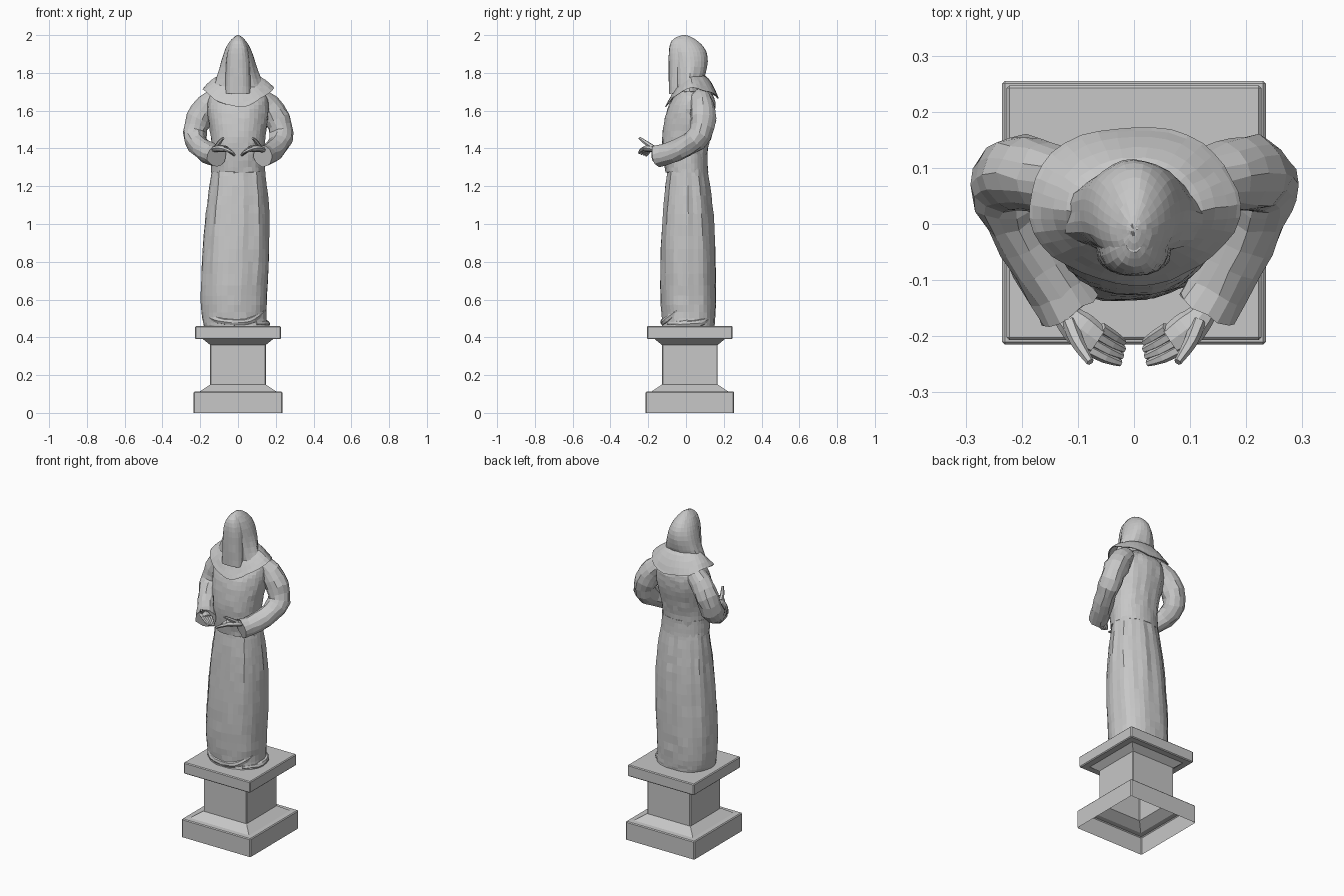
import bpy, math, random
from mathutils import Vector

random.seed(4)
cube = bpy.data.objects.get("Cube")
if cube:
    bpy.data.objects.remove(cube, do_unlink=True)

stone = bpy.data.materials.new("grey stone")
stone.use_nodes = True
GREY = (0.57, 0.57, 0.57, 1)
stone.diffuse_color = GREY
stone.node_tree.nodes["Principled BSDF"].inputs["Base Color"].default_value = GREY


def skin(name, rings, cap_start=True, cap_end=True, jitter=0.0):
    """Join equal closed rings of points into a flat-shaded surface."""
    n = len(rings[0])
    verts = [Vector(p) + Vector([random.uniform(-jitter, jitter) for _ in "xyz"])
             for ring in rings for p in ring]
    faces = [(r * n + i, r * n + (i + 1) % n, (r + 1) * n + (i + 1) % n, (r + 1) * n + i)
             for r in range(len(rings) - 1) for i in range(n)]
    if cap_start:
        faces.append(tuple(reversed(range(n))))
    if cap_end:
        faces.append(tuple(range(len(verts) - n, len(verts))))
    mesh = bpy.data.meshes.new(name)
    mesh.from_pydata(verts, [], faces)
    mesh.materials.append(stone)
    obj = bpy.data.objects.new(name, mesh)
    bpy.context.collection.objects.link(obj)
    return obj


def smooth_rows(rows, steps):
    """Catmull-Rom interpolation of rows of numbers."""
    out = []
    for i in range(len(rows) - 1):
        a, b, c, d = (rows[max(0, min(len(rows) - 1, i + k))] for k in (-1, 0, 1, 2))
        for s in range(steps):
            t = s / steps
            out.append([q + 0.5 * t * (r - p + t * (2 * p - 5 * q + 4 * r - w
                        + t * (3 * (q - r) + w - p))) for p, q, r, w in zip(a, b, c, d)])
    return out + [list(rows[-1])]


def drape(name, rows, n=36, steps=3, power=2.0, fold=None, jitter=0.002):
    """Loft of upright rings; a row is z, x right, x left, y front, y back."""
    rings = []
    for z, x0, x1, y0, y1 in smooth_rows(rows, steps):
        ring = []
        for i in range(n):
            a = math.tau * i / n
            c, s = math.cos(a), math.sin(a)
            k = 1 + (fold(a, z) if fold else 0)
            ring.append(((x0 + x1) / 2 + (x1 - x0) / 2 * k * math.copysign(abs(c) ** (2 / power), c),
                         (y0 + y1) / 2 + (y1 - y0) / 2 * k * math.copysign(abs(s) ** (2 / power), s), z))
        rings.append(ring)
    return skin(name, rings, jitter=jitter)


def tube(name, rows, n=8, steps=3, flat=1.0, jitter=0.0, wrinkle=0.0):
    """Untwisted tube along a path; a row is x, y, z, radius; flat squeezes it vertically."""
    path = smooth_rows(rows, steps)
    rings = []
    side = None
    for i, (x, y, z, r) in enumerate(path):
        ahead, behind = path[min(i + 1, len(path) - 1)], path[max(i - 1, 0)]
        d = (Vector(ahead[:3]) - Vector(behind[:3])).normalized()
        side = (side - d * side.dot(d) if side else d.cross(Vector((0, 0, 1)))).normalized()
        up = side.cross(d)
        k = r * (1 + wrinkle * math.sin(i * 2.1))
        rings.append([Vector((x, y, z)) + k * (side * math.cos(a) + up * flat * math.sin(a))
                      for a in (math.tau * j / n for j in range(n))])
    return skin(name, rings, jitter=jitter)


def mirrored(rows, side):
    return [(side * r[0], *r[1:]) for r in rows]


# Pedestal: one square moulding, open underneath
CENTRE_Y = 0.02
profile = [(0.235, 0), (0.235, 0.112), (0.202, 0.114), (0.148, 0.15), (0.148, 0.36),
           (0.185, 0.39), (0.227, 0.39), (0.227, 0.46)]
pedestal = skin("pedestal", [[(h * sx, CENTRE_Y + h * sy, z)
                for sx, sy in ((-1, -1), (1, -1), (1, 1), (-1, 1))] for h, z in profile],
                cap_start=False)
bevel = pedestal.modifiers.new("worn edges", "BEVEL")
bevel.width = 0.005
bevel.limit_method = "ANGLE"
bevel.angle_limit = math.radians(60)


# Skirt with long folds that fade toward the hem
def skirt_fold(a, z):
    fade = min(1, max(0, (z - 0.5) / 0.5))
    return fade * (0.02 * math.cos(9 * a + 1) + 0.015 * math.cos(14 * a)) + 0.012 * math.cos(5 * a + z * 4)


drape("skirt", [(0.455, -0.178, 0.162, -0.128, 0.152), (0.5, -0.188, 0.152, -0.126, 0.156),
                (0.62, -0.195, 0.154, -0.135, 0.16), (0.8, -0.189, 0.164, -0.135, 0.157),
                (1.0, -0.174, 0.164, -0.127, 0.148), (1.15, -0.157, 0.155, -0.115, 0.133),
                (1.29, -0.138, 0.138, -0.098, 0.113)], steps=3, power=2.2, fold=skirt_fold)

# Bunched cloth sweeping round the hem
tube("front_hem_roll", [(-0.17, -0.03, 0.52, 0.012), (-0.1, -0.102, 0.49, 0.02), (0, -0.117, 0.48, 0.018),
                        (0.08, -0.094, 0.495, 0.02), (0.13, -0.04, 0.54, 0.012)], jitter=0.002)
tube("side_hem_fold", [(0.09, -0.09, 0.47, 0.015), (0.143, -0.025, 0.47, 0.02),
                       (0.14, 0.07, 0.475, 0.02), (0.085, 0.12, 0.5, 0.012)], jitter=0.002)

# Belt and torso
drape("belt", [(1.272, -0.143, 0.143, -0.1, 0.118), (1.32, -0.142, 0.142, -0.1, 0.115),
               (1.37, -0.14, 0.14, -0.1, 0.114)], steps=2, jitter=0.001)


def torso_fold(a, z):
    back = max(0, math.sin(a))
    return 0.02 * back * math.cos(11 * a + z * 6) + 0.008 * math.cos(6 * a + z * 9)


drape("torso", [(1.275, -0.138, 0.138, -0.109, 0.108), (1.37, -0.139, 0.139, -0.123, 0.112),
                (1.46, -0.143, 0.143, -0.126, 0.127), (1.56, -0.158, 0.158, -0.112, 0.15),
                (1.63, -0.162, 0.162, -0.089, 0.155), (1.68, -0.148, 0.148, -0.06, 0.143),
                (1.73, -0.09, 0.09, -0.03, 0.09)], power=2.2, fold=torso_fold)

# Shoulder cape, dipping at the chest and back
rings = []
COUNT = 36
for t in (0, 0.25, 0.5, 0.75, 0.92, 1, 0.9):
    lip = len(rings) == 6
    ring = []
    for i in range(COUNT):
        a = math.tau * i / COUNT
        c, s = math.cos(a), math.sin(a)
        front, back = max(0, -s), max(0, s)
        hem = 1.718 - 0.098 * front ** 2 - 0.05 * back ** 2 + 0.004 * math.cos(7 * a)
        neck = 1.785 - 0.07 * front
        wave = 1 + 0.02 * t * math.cos(5 * a + 1)
        ring.append(((0.1 + 0.089 * t) * c * wave,
                     0.02 + 0.015 * t + (0.08 + 0.06 * t + 0.004 * t * front) * s * wave,
                     hem if lip else neck + (hem - neck) * t ** (1.5 - 0.5 * front)))
    rings.append(ring)
skin("shoulder_cape", rings, cap_end=False, jitter=0.0015)


# Hood flaring onto the shoulders, and the veil covering the face
def hood_fold(a, z):
    return 0.035 * math.cos(7 * a) * max(0, min(1, (1.92 - z) / 0.15))


drape("hood", [(1.7, -0.162, 0.162, -0.05, 0.09), (1.74, -0.132, 0.132, -0.055, 0.085),
               (1.8, -0.108, 0.108, -0.06, 0.104), (1.86, -0.09, 0.09, -0.067, 0.115),
               (1.91, -0.074, 0.074, -0.075, 0.108), (1.95, -0.055, 0.055, -0.075, 0.083),
               (1.98, -0.032, 0.032, -0.06, 0.045), (1.995, -0.013, 0.013, -0.035, 0.015),
               (2.0, -0.003, 0.003, -0.013, -0.007)], n=28, steps=2, fold=hood_fold, jitter=0.0008)
drape("face_veil", [(1.69, -0.066, 0.066, -0.09, -0.01), (1.78, -0.066, 0.066, -0.092, 0.02),
                    (1.87, -0.062, 0.062, -0.092, 0.02), (1.93, -0.052, 0.052, -0.089, 0.02),
                    (1.97, -0.034, 0.034, -0.076, 0.02), (1.99, -0.014, 0.014, -0.05, 0)],
      n=20, steps=2, power=2.4, jitter=0.001)

# Sleeves and open hands, palms up; the right forearm reaches further inward
palm = [(0.145, -0.12, 1.385, 0.02), (0.12, -0.163, 1.395, 0.025), (0.095, -0.188, 1.4, 0.032),
        (0.066, -0.209, 1.398, 0.028)]
thumb = [(0.115, -0.175, 1.405, 0.014), (0.1, -0.212, 1.43, 0.012), (0.078, -0.246, 1.456, 0.007)]
for label, side, reach in (("left", 1, 0), ("right", -1, 0.018)):
    sleeve = [(0.1, 0.07, 1.68, 0.045), (0.16, 0.085, 1.63, 0.064), (0.206, 0.09, 1.555, 0.067),
              (0.228, 0.075, 1.475, 0.062), (0.215, 0.015, 1.422, 0.057),
              (0.175 - reach * 0.7, -0.07, 1.38, 0.056), (0.131 - reach, -0.152, 1.36, 0.058)]
    tube(label + "_sleeve", mirrored(sleeve, side), n=14, steps=2, jitter=0.004, wrinkle=0.035)
    tube(label + "_palm", mirrored(palm, side), flat=0.6)
    tube(label + "_thumb", mirrored(thumb, side), n=6)
    for f in range(4):
        root = (0.083 - 0.008 * f, -0.222 + 0.012 * f, 1.4, 0.011)
        middle = (0.052 - 0.006 * f, -0.238 + 0.012 * f, 1.39 - 0.004 * f, 0.01)
        tip = (0.024 - 0.003 * min(f, 2), -0.248 + 0.012 * f, 1.376 - 0.005 * f, 0.006)
        tube(f"{label}_finger_{f + 1}", mirrored([root, middle, tip], side), n=6, steps=2)
